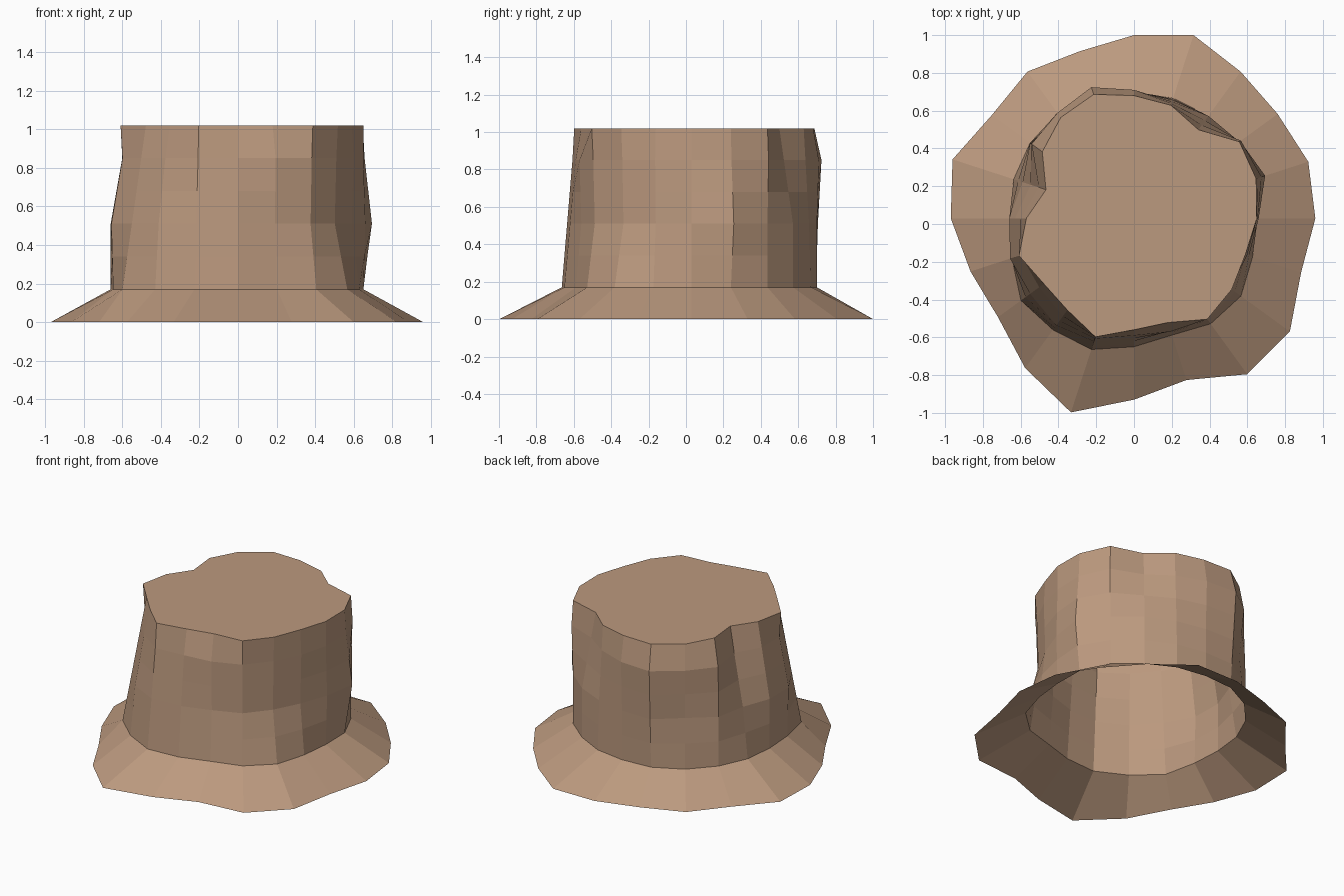
import bpy, bmesh, math

cube = bpy.data.objects.get("Cube")
if cube:
    bpy.data.objects.remove(cube, do_unlink=True)

felt = bpy.data.materials.new("tan_felt")
felt.use_nodes = True
color = (0.50, 0.32, 0.21, 1)
felt.diffuse_color = color
felt.node_tree.nodes["Principled BSDF"].inputs["Base Color"].default_value = color

SIDES = 20
CENTER_Y = 0.03
BRIM_HEIGHT = 0.17
HAT_HEIGHT = 1.02

# Radii in hundredths, going clockwise from the back of the hat
BRIM = "97 102 96 94 97 96 93 102 102 90 96 108 98 89 91 97 101 93 96 93"
BASE = "67 67 67 69 68 65 66 70 69 65 68 73 73 74 68 66 67 68 69 69"
MIDDLE = "67 66 67 69 73 66 62 62 64 62 65 70 70 68 69 66 62 68 66 71"
UPPER = "68 64 61 70 69 65 63 63 65 63 62 67 64 62 63 60 53 67 69 73"
TOP = "65 63 58 69 68 65 62 64 66 58 59 66 60 59 64 57 49 60 66 69"


def radii(text):
    return [int(word) / 100 for word in text.split()]


def blend(a, b):
    return [(p + q) / 2 for p, q in zip(a, b)]


def add_ring(bm, ring, z):
    verts = []
    for i, r in enumerate(ring):
        angle = math.tau * i / SIDES
        verts.append(bm.verts.new((r * math.sin(angle), CENTER_Y + r * math.cos(angle), z)))
    return verts


def build(name, rings, closed_top=False):
    """Stack crumpled rings into an open shell, optionally with a flat lid."""
    bm = bmesh.new()
    loops = [add_ring(bm, ring, z) for ring, z in rings]
    for low, high in zip(loops, loops[1:]):
        for i in range(SIDES):
            j = (i + 1) % SIDES
            bm.faces.new((low[j], low[i], high[i], high[j]))
    if closed_top:
        bm.faces.new(list(reversed(loops[-1])))
    mesh = bpy.data.meshes.new(name)
    bm.to_mesh(mesh)
    bm.free()
    mesh.materials.append(felt)
    obj = bpy.data.objects.new(name, mesh)
    bpy.context.collection.objects.link(obj)
    return obj


base, middle, upper, top = map(radii, (BASE, MIDDLE, UPPER, TOP))

# Sloping brim, open underneath
build("brim", [(radii(BRIM), 0), (base, BRIM_HEIGHT)])

# Crumpled crown with a flat lid
crown_rings = [base, blend(base, middle), middle, blend(middle, upper), upper, top]
step = (HAT_HEIGHT - BRIM_HEIGHT) / (len(crown_rings) - 1)
build("crown", [(ring, BRIM_HEIGHT + k * step) for k, ring in enumerate(crown_rings)], True)
